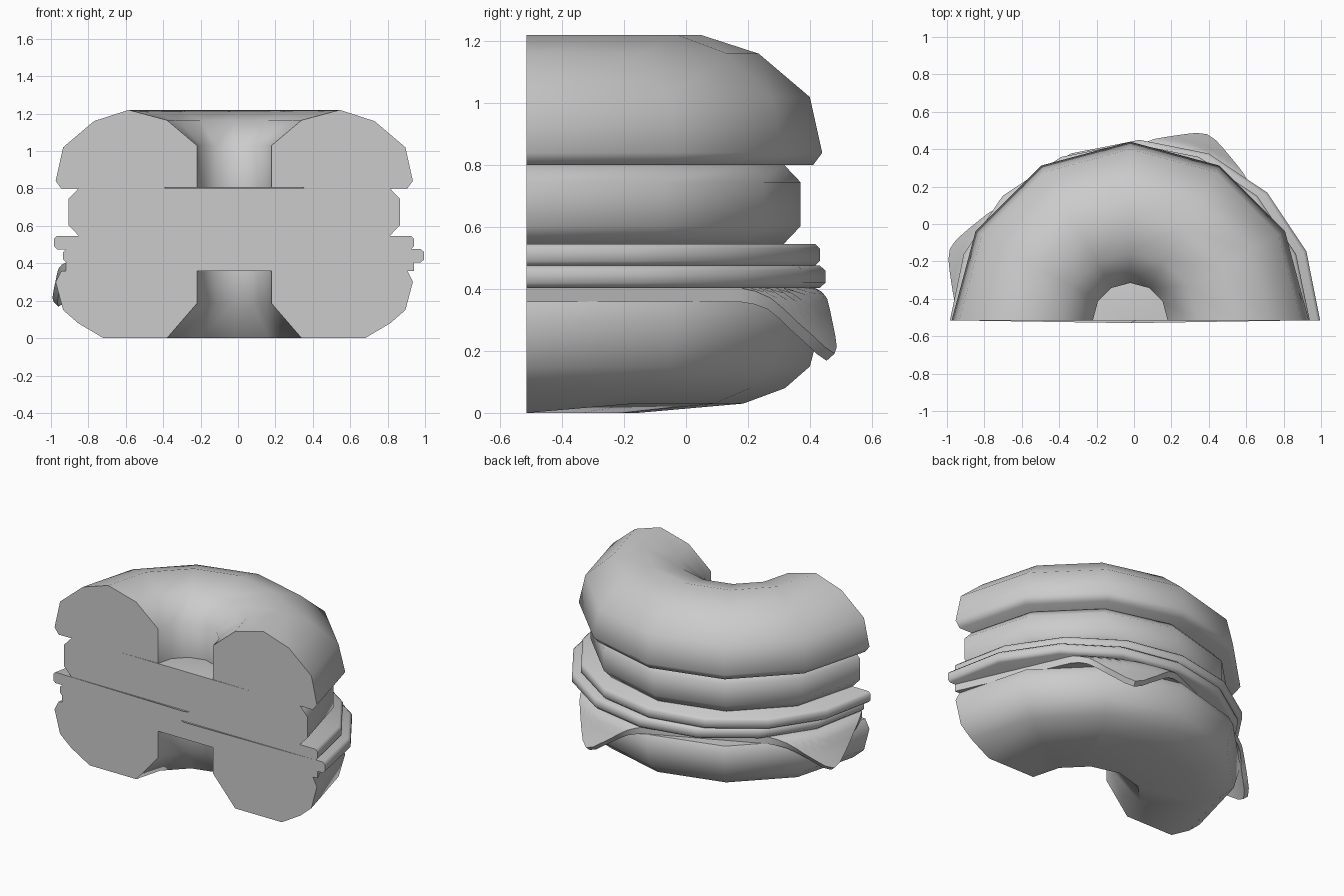
import bpy, bmesh, math

if "Cube" in bpy.data.objects:
    bpy.data.objects.remove(bpy.data.objects["Cube"])

CUT_Y = -0.515

grey = bpy.data.materials.new("plain_grey")
grey.use_nodes = True
grey.diffuse_color = (0.6, 0.6, 0.6, 1)
grey.node_tree.nodes["Principled BSDF"].inputs["Base Color"].default_value = (0.6, 0.6, 0.6, 1)


def finish(bm, name, angle=55):
    """Turn a bmesh into a smooth-shaded object."""
    bmesh.ops.remove_doubles(bm, verts=bm.verts, dist=1e-5)
    bmesh.ops.recalc_face_normals(bm, faces=bm.faces)
    mesh = bpy.data.meshes.new(name)
    bm.to_mesh(mesh)
    bm.free()
    mesh.materials.append(grey)
    obj = bpy.data.objects.new(name, mesh)
    bpy.context.collection.objects.link(obj)
    bpy.ops.object.select_all(action='DESELECT')
    obj.select_set(True)
    bpy.context.view_layer.objects.active = obj
    bpy.ops.object.shade_smooth_by_angle(angle=math.radians(angle))
    return obj


def half_turn(name, profile, steps, cx=-0.02, cy=CUT_Y):
    """Sweep a closed (radius, z) profile through half a turn and cap the cut."""
    bm = bmesh.new()
    rings = []
    for i in range(steps + 1):
        a = math.pi * i / steps
        ring = []
        for r, z in profile:
            y = cy + r * math.sin(a) if 0 < i < steps else CUT_Y
            ring.append(bm.verts.new((cx + r * math.cos(a), y, z)))
        rings.append(ring)
    n = len(profile)
    for a, b in zip(rings, rings[1:]):
        for j in range(n):
            k = (j + 1) % n
            if profile[j][0] + profile[k][0] > 0:
                bm.faces.new((a[j], a[k], b[k], b[j]))
    bm.faces.new(rings[0])
    bm.faces.new(rings[-1])
    return bm


def disc(r, z0, z1, inset, height):
    """Solid disc profile with a chamfered rim."""
    return [(0, z0), (r - inset, z0), (r, z0 + height),
            (r, z1 - height), (r - inset, z1), (0, z1)]


# Upper bun: ring with a domed outside and a flared hole
upper = [(0.2, 0.805), (0.925, 0.80), (0.955, 0.84), (0.915, 1.02), (0.75, 1.16),
         (0.565, 1.22), (0.36, 1.165), (0.2, 1.03)]
finish(half_turn("upper_bun", upper, 6), "upper_bun")

# Lower bun: its outer base ring lifts a little away from the cut
lower = [(0.2, 0.36), (0.2, 0.185), (0.36, 0), (0.70, 0.03), (0.835, 0.08),
         (0.915, 0.15), (0.955, 0.30), (0.925, 0.36)]
bm = half_turn("lower_bun", lower, 6)
for v in bm.verts:
    if v.co.z < 0.05 and abs(v.co.y - CUT_Y) < 0.001:
        v.co.z = 0
finish(bm, "lower_bun")

# Filling layers
finish(half_turn("patty", disc(0.885, 0.545, 0.803, 0.055, 0.058), 6), "patty")
finish(half_turn("upper_slice", disc(0.962, 0.475, 0.546, 0.015, 0.015), 8, -0.022, -0.53), "upper_slice")
finish(half_turn("lower_slice", disc(0.965, 0.404, 0.476, 0.018, 0.016), 8, 0.03), "lower_slice")

# Square sheet whose corners drape over the lower bun
TURN, HALF, POWER = math.radians(24), 0.85, 20
TOP, THICK, SPOKES, RINGS = 0.404, 0.046, 60, 12


def reach(a):
    c, s = abs(math.cos(a - TURN)), abs(math.sin(a - TURN))
    return HALF / (c ** POWER + s ** POWER) ** (1 / POWER)


def drape(s, a, under):
    """Place a flat sheet point, bending it down past the bun's rim."""
    over = max(0, s - 0.93)
    drop = 0.92 * over * min(1, 0.4 + over * 6)
    out = min(s, 0.97) + 0.5 * max(0, s - 0.97)
    tilt = min(1, over * 8)
    if under:
        out -= THICK * 0.6 * tilt
        drop += THICK * (1 - 0.5 * tilt)
    return (0.01 + out * math.cos(a), CUT_Y + out * math.sin(a), TOP - drop)


bm = bmesh.new()
spokes = []
for i in range(SPOKES + 1):
    a = math.pi * i / SPOKES
    far = reach(a)
    radii = [0] + [0.7 + (far - 0.7) * k / RINGS for k in range(RINGS + 1)]
    loop = [drape(s, a, False) for s in radii] + [drape(s, a, True) for s in reversed(radii)]
    spokes.append([bm.verts.new(p) for p in loop])
for a, b in zip(spokes, spokes[1:]):
    for j in range(len(a) - 1):
        bm.faces.new((a[j], a[j + 1], b[j + 1], b[j]))
bm.faces.new(spokes[0])
bm.faces.new(spokes[-1])
finish(bm, "draped_square_slice", 40)
